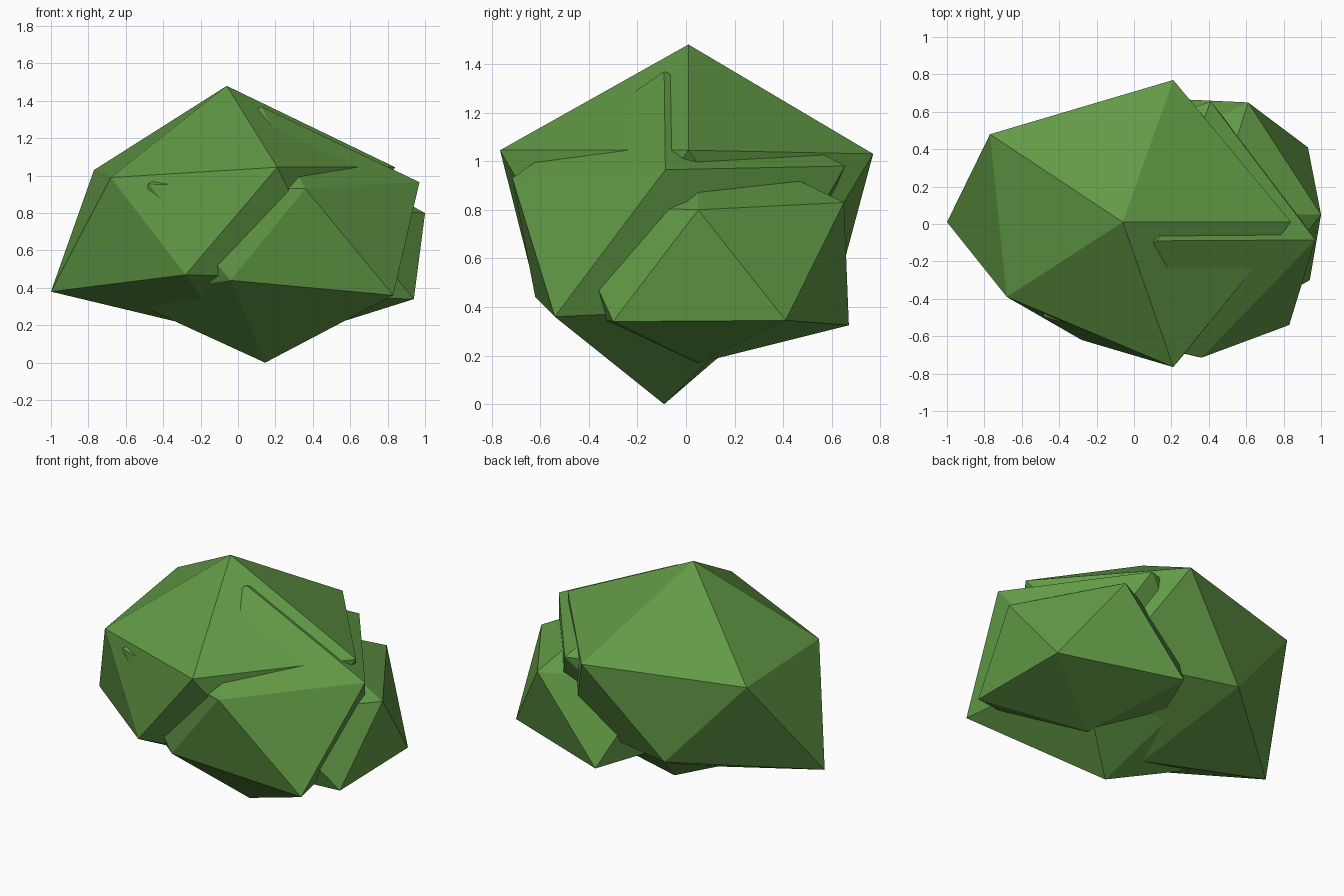
import bpy, bmesh

leaf = bpy.data.materials.new("leaf green")
leaf.diffuse_color = (0.12, 0.32, 0.06, 1)


def clump(name, bottom, lower, upper, top):
    """Irregular low-poly ball: an icosahedron with its corners pushed about.
    Both rings run as in the primitive: bottom, 5 lower, 5 upper, top."""
    bm = bmesh.new()
    bmesh.ops.create_icosphere(bm, subdivisions=1, radius=1)
    bm.verts.ensure_lookup_table()
    for v, co in zip(bm.verts, [bottom, *lower, *upper, top]):
        v.co = co
    bmesh.ops.recalc_face_normals(bm, faces=bm.faces)
    me = bpy.data.meshes.new(name)
    bm.to_mesh(me)
    bm.free()
    me.materials.append(leaf)
    ob = bpy.data.objects.new(name, me)
    bpy.context.collection.objects.link(ob)
    return ob


# large clump on the left
clump("bush_main_clump", (-0.06, 0.01, 0.155),
      [(0.5, -0.42, 0.45), (-0.28, -0.62, 0.47), (-1.0, 0.01, 0.38),
       (-0.28, 0.62, 0.47), (0.5, 0.42, 0.45)],
      [(0.21, -0.765, 1.045), (-0.68, -0.39, 0.99), (-0.77, 0.48, 1.03),
       (0.21, 0.77, 1.03), (0.84, 0.01, 1.045)],
      (-0.06, 0.01, 1.48))

# middle clump at the front right, reaching the ground
clump("bush_front_clump", (0.145, -0.09, 0.0),
      [(0.83, -0.54, 0.36), (-0.04, -0.62, 0.44), (-0.64, -0.07, 0.36),
       (-0.1, 0.42, 0.44), (0.68, 0.32, 0.40)],
      [(0.36, -0.715, 0.93), (-0.48, -0.5, 0.955), (-0.5, 0.35, 0.96),
       (0.41, 0.655, 0.98), (0.97, -0.085, 0.965)],
      (0.125, -0.09, 1.37))

# small clump on the right
clump("bush_side_clump", (0.40, 0.05, 0.17),
      [(0.94, -0.30, 0.34), (0.28, -0.4, 0.36), (-0.1, 0.05, 0.36),
       (0.18, 0.67, 0.325), (0.93, 0.41, 0.345)],
      [(0.55, -0.52, 0.82), (0.0, -0.3, 0.8), (0.0, 0.35, 0.8),
       (0.61, 0.65, 0.83), (1.0, 0.05, 0.80)],
      (0.42, 0.05, 1.12))
